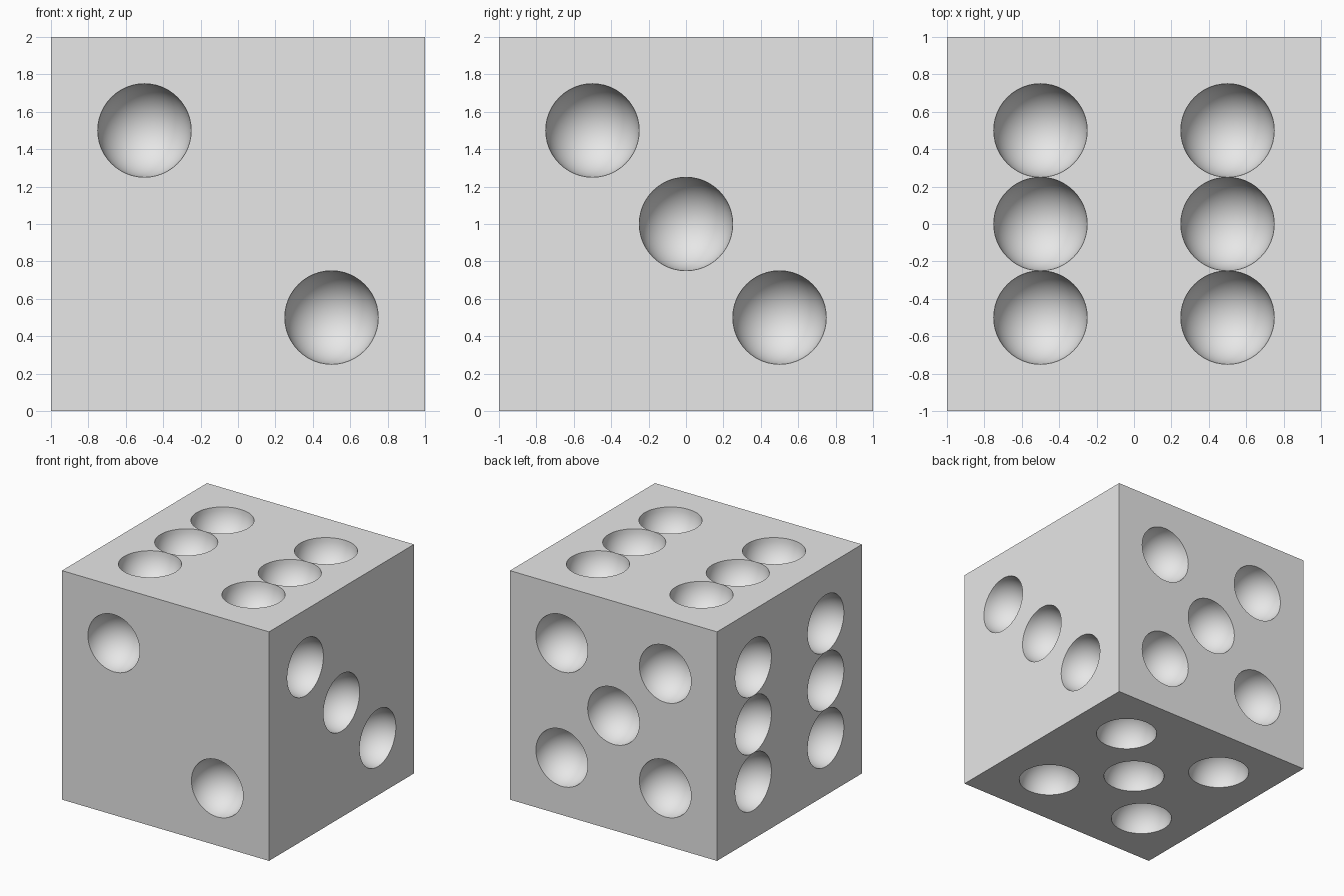
import bpy
import bmesh
from math import cos, sin, pi
from mathutils import Vector

default_cube = bpy.data.objects.get("Cube")
if default_cube:
    bpy.data.objects.remove(default_cube, do_unlink=True)

# Single plain colour
grey = bpy.data.materials.new("light grey")
grey.use_nodes = True
colour = (0.8, 0.8, 0.8, 1)
grey.diffuse_color = colour
grey.node_tree.nodes["Principled BSDF"].inputs["Base Color"].default_value = colour

HALF = 1.0      # half the cube's side
STEP = 0.5      # pip spacing
RADIUS = 0.25   # pip radius, also the panel cell size
CELLS = 8       # panel cells along a side
ARC = 12        # segments in a quarter circle
X, Y, Z = Vector((1, 0, 0)), Vector((0, 1, 0)), Vector((0, 0, 1))

# Pip patterns as (across, up) steps on a side
two = [(-1, 1), (1, -1)]
three = two + [(0, 0)]
five = three + [(-1, -1), (1, 1)]
six = [(a, b) for a in (-1, 1) for b in (-1, 0, 1)]

# Outward direction, across axis, up axis, pattern
sides = [
    (-Y, X, Z, two),
    (X, Y, Z, three),
    (Y, X, Z, five),
    (-X, Y, Z, six),
    (Z, X, Y, six),
    (-Z, X, Y, five),
]

bm = bmesh.new()


def add_face(points, smooth=False):
    face = bm.faces.new([bm.verts.new(p) for p in points])
    face.smooth = smooth


def add_pip(place, pip_centre):
    """Hemispherical bowl in four quarters, each with its flat corner."""
    u, v = pip_centre

    def bowl(turn, dip):
        ring = RADIUS * cos(dip)
        return place(u + ring * cos(turn), v + ring * sin(turn), -RADIUS * sin(dip))

    angles = [pi / 2 * i / ARC for i in range(ARC + 1)]
    for quarter in range(4):
        turns = [quarter * pi / 2 + t for t in angles]
        # Flat corner between the rim and its square cell
        middle = turns[0] + pi / 4
        reach = RADIUS * 2 ** 0.5
        corner = place(u + reach * cos(middle), v + reach * sin(middle), 0)
        add_face([corner] + [bowl(t, 0) for t in reversed(turns)])
        # Curved bowl, closed by triangles at the bottom
        for t0, t1 in zip(turns, turns[1:]):
            for d0, d1 in zip(angles, angles[1:-1]):
                add_face([bowl(t0, d0), bowl(t1, d0), bowl(t1, d1), bowl(t0, d1)], True)
            add_face([bowl(t0, angles[-2]), bowl(t1, angles[-2]),
                      place(u, v, -RADIUS)], True)


def add_side(normal, across, up, pattern):
    def place(u, v, height):
        return Z * HALF + normal * (HALF + height) + across * u + up * v

    pips = [(a * STEP, b * STEP) for a, b in pattern]
    for pip in pips:
        add_pip(place, pip)
    # Plain cells around the pips
    lines = [-HALF + RADIUS * i for i in range(CELLS + 1)]
    for u0, u1 in zip(lines, lines[1:]):
        for v0, v1 in zip(lines, lines[1:]):
            mid_u, mid_v = (u0 + u1) / 2, (v0 + v1) / 2
            if not any(abs(mid_u - a) < RADIUS and abs(mid_v - b) < RADIUS
                       for a, b in pips):
                add_face([place(u0, v0, 0), place(u1, v0, 0),
                          place(u1, v1, 0), place(u0, v1, 0)])


for side in sides:
    add_side(*side)

# Weld the sides and bowls into one closed body
bmesh.ops.remove_doubles(bm, verts=bm.verts[:], dist=0.0001)
bmesh.ops.recalc_face_normals(bm, faces=bm.faces[:])

mesh = bpy.data.meshes.new("die_body")
bm.to_mesh(mesh)
bm.free()
mesh.materials.append(grey)
die = bpy.data.objects.new("die_body", mesh)
bpy.context.collection.objects.link(die)

# Smooth bowls with crisp rims
bpy.ops.object.select_all(action='DESELECT')
bpy.context.view_layer.objects.active = die
die.select_set(True)
bpy.ops.object.shade_smooth_by_angle()
